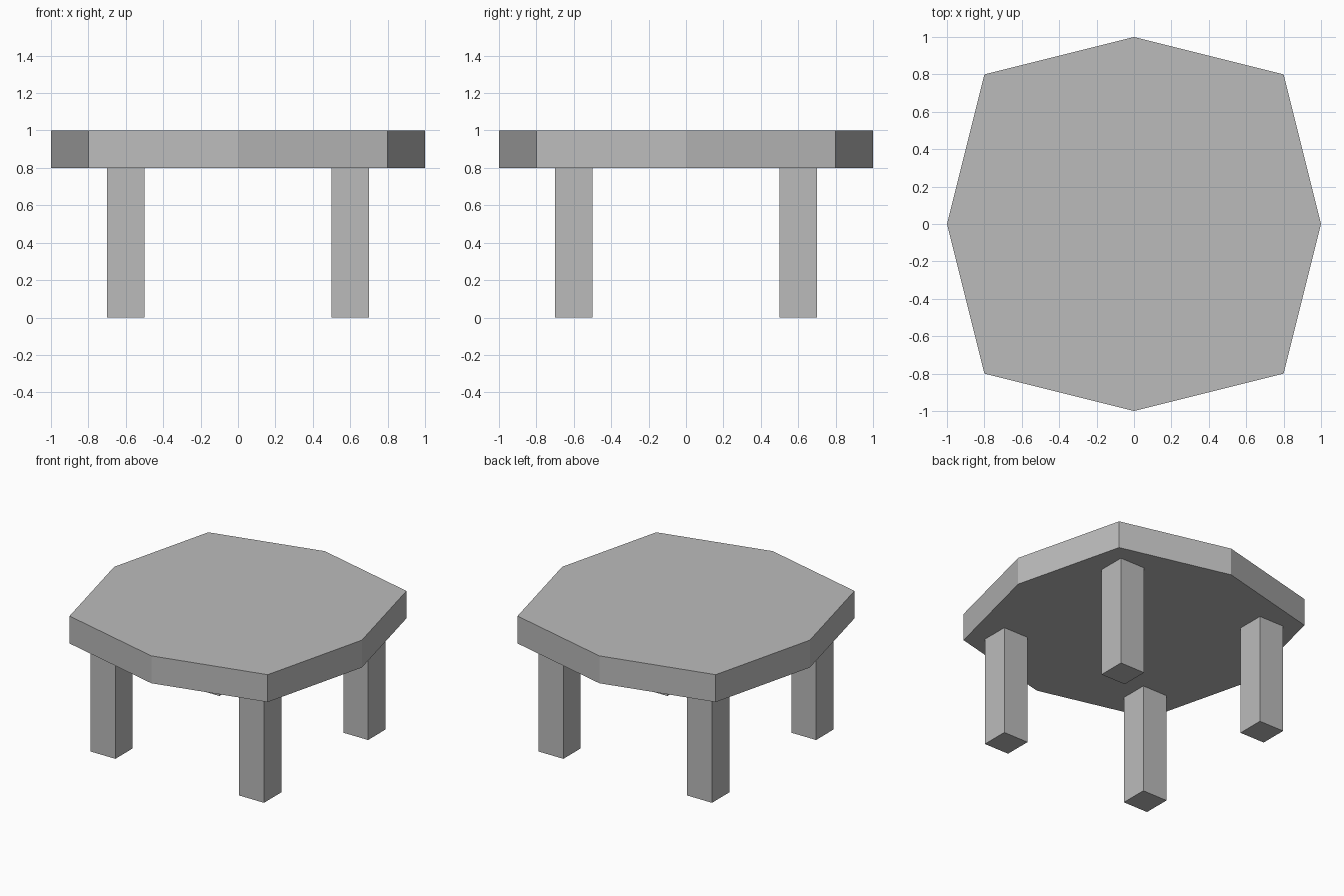
import bpy
import bmesh

if "Cube" in bpy.data.objects:
    bpy.data.objects.remove(bpy.data.objects["Cube"])

grey = bpy.data.materials.new("plain_grey")
grey.diffuse_color = (0.5, 0.5, 0.5, 1.0)
grey.use_nodes = True
grey.node_tree.nodes["Principled BSDF"].inputs["Base Color"].default_value = grey.diffuse_color


def prism(name, outline, z0, z1):
    """Extrude a flat outline from z0 up to z1."""
    bm = bmesh.new()
    base = bm.faces.new([bm.verts.new((x, y, z0)) for x, y in outline])
    ext = bmesh.ops.extrude_face_region(bm, geom=[base], use_keep_orig=True)
    for v in ext["geom"]:
        if isinstance(v, bmesh.types.BMVert):
            v.co.z = z1
    bmesh.ops.recalc_face_normals(bm, faces=bm.faces[:])
    mesh = bpy.data.meshes.new(name)
    bm.to_mesh(mesh)
    bm.free()
    mesh.materials.append(grey)
    obj = bpy.data.objects.new(name, mesh)
    bpy.context.collection.objects.link(obj)
    return obj


# Table top: a square whose side midpoints are pulled outwards
c = 0.8
prism("table_top", [(1, 0), (c, c), (0, 1), (-c, c),
                    (-1, 0), (-c, -c), (0, -1), (c, -c)], 0.8, 1.0)

# Four square legs
h = 0.1
for sy, depth in ((-1, "front"), (1, "back")):
    for sx, side in ((-1, "left"), (1, "right")):
        x, y = 0.6 * sx, 0.6 * sy
        prism(f"{depth}_{side}_leg", [(x - h, y - h), (x + h, y - h),
                                      (x + h, y + h), (x - h, y + h)], 0.0, 0.8)
